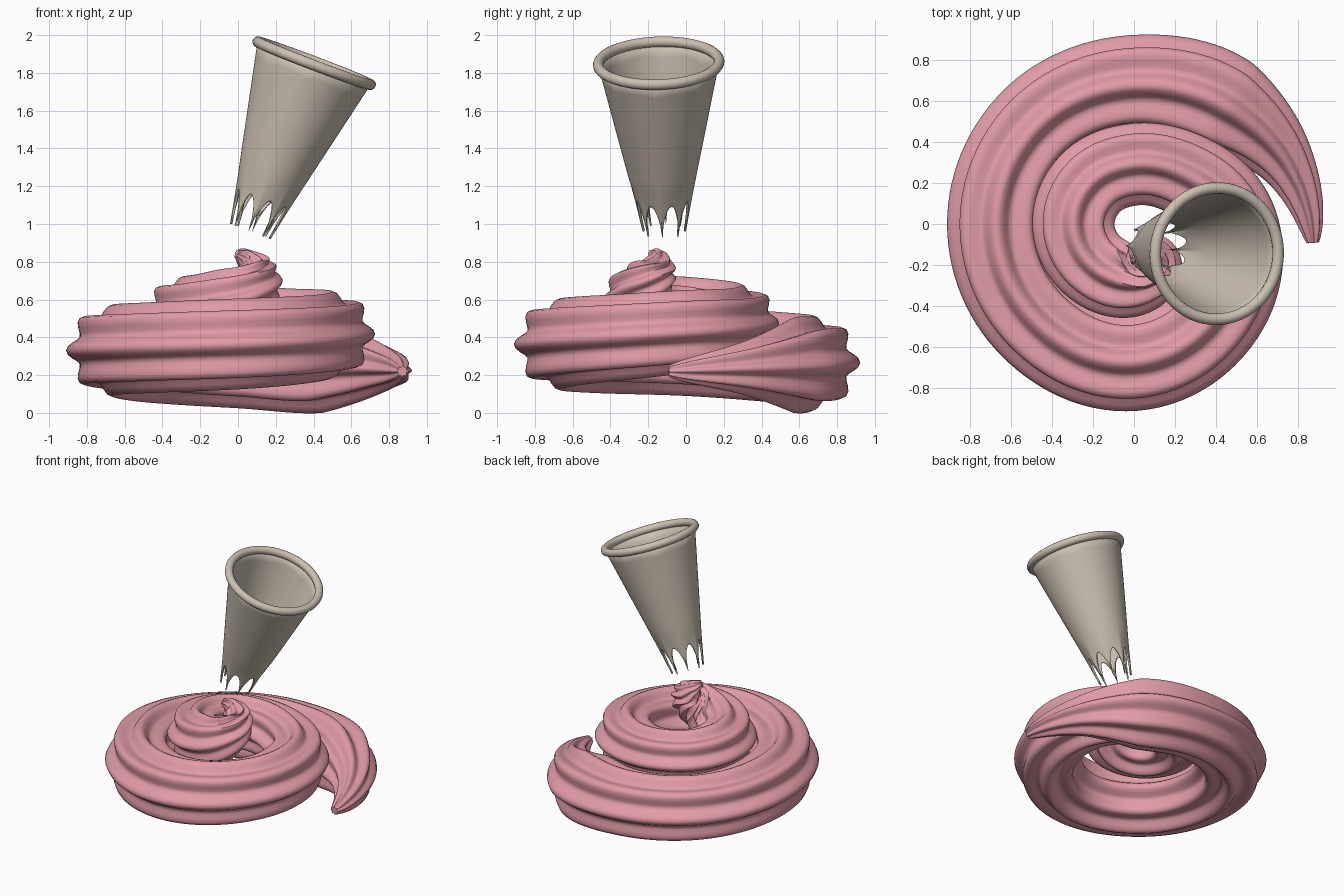
import bpy, bmesh, math
from mathutils import Vector

if "Cube" in bpy.data.objects:
    bpy.data.objects.remove(bpy.data.objects["Cube"], do_unlink=True)


def make_material(name, rgb):
    mat = bpy.data.materials.new(name)
    mat.use_nodes = True
    mat.diffuse_color = (*rgb, 1)
    mat.node_tree.nodes["Principled BSDF"].inputs["Base Color"].default_value = (*rgb, 1)
    return mat


pink = make_material("strawberry pink", (0.75, 0.33, 0.39))
beige = make_material("warm metal beige", (0.60, 0.53, 0.44))


def finish(bm, name, mat, angle):
    bmesh.ops.recalc_face_normals(bm, faces=bm.faces)
    mesh = bpy.data.meshes.new(name)
    bm.to_mesh(mesh)
    bm.free()
    mesh.materials.append(mat)
    obj = bpy.data.objects.new(name, mesh)
    bpy.context.collection.objects.link(obj)
    bpy.ops.object.select_all(action="DESELECT")
    obj.select_set(True)
    bpy.context.view_layer.objects.active = obj
    bpy.ops.object.shade_smooth_by_angle(angle=math.radians(angle))
    return obj


def bridge(bm, rings):
    n = len(rings[0])
    for a, b in zip(rings, rings[1:]):
        for i in range(n):
            j = (i + 1) % n
            bm.faces.new((a[i], a[j], b[j], b[i]))


# Piped swirl path: angle in degrees, distance from centre, height, tube radius
PATH = [
    (-6, 0.875, 0.22, 0.03), (22, 0.80, 0.235, 0.14), (51, 0.725, 0.25, 0.25),
    (90, 0.675, 0.27, 0.245), (135, 0.67, 0.295, 0.24), (180, 0.67, 0.33, 0.24),
    (225, 0.67, 0.345, 0.24), (270, 0.67, 0.365, 0.24), (315, 0.59, 0.395, 0.23),
    (360, 0.48, 0.43, 0.22), (405, 0.345, 0.455, 0.205), (450, 0.29, 0.48, 0.2),
    (495, 0.29, 0.5, 0.2), (540, 0.295, 0.52, 0.2), (585, 0.285, 0.54, 0.195),
    (626, 0.27, 0.59, 0.185), (652, 0.24, 0.67, 0.15), (661, 0.18, 0.75, 0.11),
    (645, 0.155, 0.815, 0.06), (628, 0.18, 0.845, 0.025),
]
STEPS, LOBES, SIDES = 14, 8, 64


def catmull(p0, p1, p2, p3, t):
    return 0.5 * (2 * p1 + (p2 - p0) * t + (2 * p0 - 5 * p1 + 4 * p2 - p3) * t * t
                  + (3 * p1 - p0 - 3 * p2 + p3) * t ** 3)


def sample(u):
    k = min(int(u), len(PATH) - 2)
    ctrl = [PATH[min(max(k + d, 0), len(PATH) - 1)] for d in (-1, 0, 1, 2)]
    a, r, z, tube = (catmull(*column, u - k) for column in zip(*ctrl))
    if k < 2:   # straight taper at the tail
        tube = ctrl[1][3] + (ctrl[2][3] - ctrl[1][3]) * (u - k)
    a = math.radians(a)
    return Vector((r * math.cos(a), r * math.sin(a), z)), tube


bm = bmesh.new()
rings = []
last = len(PATH) - 1
for step in range(last * STEPS + 1):
    u = step / STEPS
    centre, tube = sample(u)
    tangent = (sample(min(u + 0.05, last))[0] - sample(max(u - 0.05, 0))[0]).normalized()
    side = tangent.cross(Vector((0, 0, 1))).normalized()
    up = side.cross(tangent)
    ring = []
    for i in range(SIDES):
        a = math.tau * i / SIDES
        rad = tube * (0.76 + 0.24 * (0.5 + 0.5 * math.cos(LOBES * a)))
        ring.append(bm.verts.new(centre + rad * (math.cos(a) * side + math.sin(a) * up)))
    rings.append(ring)
bridge(bm, rings)
bm.faces.new(rings[0])
bm.faces.new(rings[-1])
finish(bm, "frosting_swirl", pink, 50)

# Nozzle placement: axis from the toothed tip up to the rim
tip = Vector((0.065, -0.115, 0.96))
rim = Vector((0.41, -0.145, 1.87))
axis = (rim - tip).normalized()
length = (rim - tip).length
rotation = axis.to_track_quat("Z", "Y")


def cone_radius(s):
    if s < 0.2:
        return 0.115 + 0.2 * s
    return 0.155 + (s - 0.2) * 0.22


# Nozzle wall: cone whose lower edge is cut into pointed teeth
bm = bmesh.new()
rings = []
ROWS, AROUND = 16, 96
for row in range(ROWS + 1):
    f = (row / ROWS) ** 1.5
    ring = []
    for i in range(AROUND):
        a = math.tau * i / AROUND
        gap = abs(math.sin(4 * a)) ** 0.65
        low = 0.19 * gap
        s = low + (length - 0.02 - low) * f
        flute = 1 - 0.12 * gap * max(0, 1 - s / 0.32)
        r = cone_radius(s) * flute
        ring.append(bm.verts.new(tip + rotation @ Vector((r * math.cos(a), r * math.sin(a), s))))
    rings.append(ring)
bridge(bm, rings)
wall = finish(bm, "nozzle_cone", beige, 50)
solid = wall.modifiers.new("thickness", "SOLIDIFY")
solid.thickness = 0.012

# Rolled rim
bpy.ops.mesh.primitive_torus_add(major_radius=0.32, minor_radius=0.028,
                                 major_segments=64, minor_segments=14,
                                 location=tip + axis * (length - 0.02))
bead = bpy.context.object
bead.name = "nozzle_rim"
bead.rotation_mode = "QUATERNION"
bead.rotation_quaternion = rotation
bead.data.materials.append(beige)
bpy.ops.object.shade_smooth_by_angle(angle=math.radians(60))
